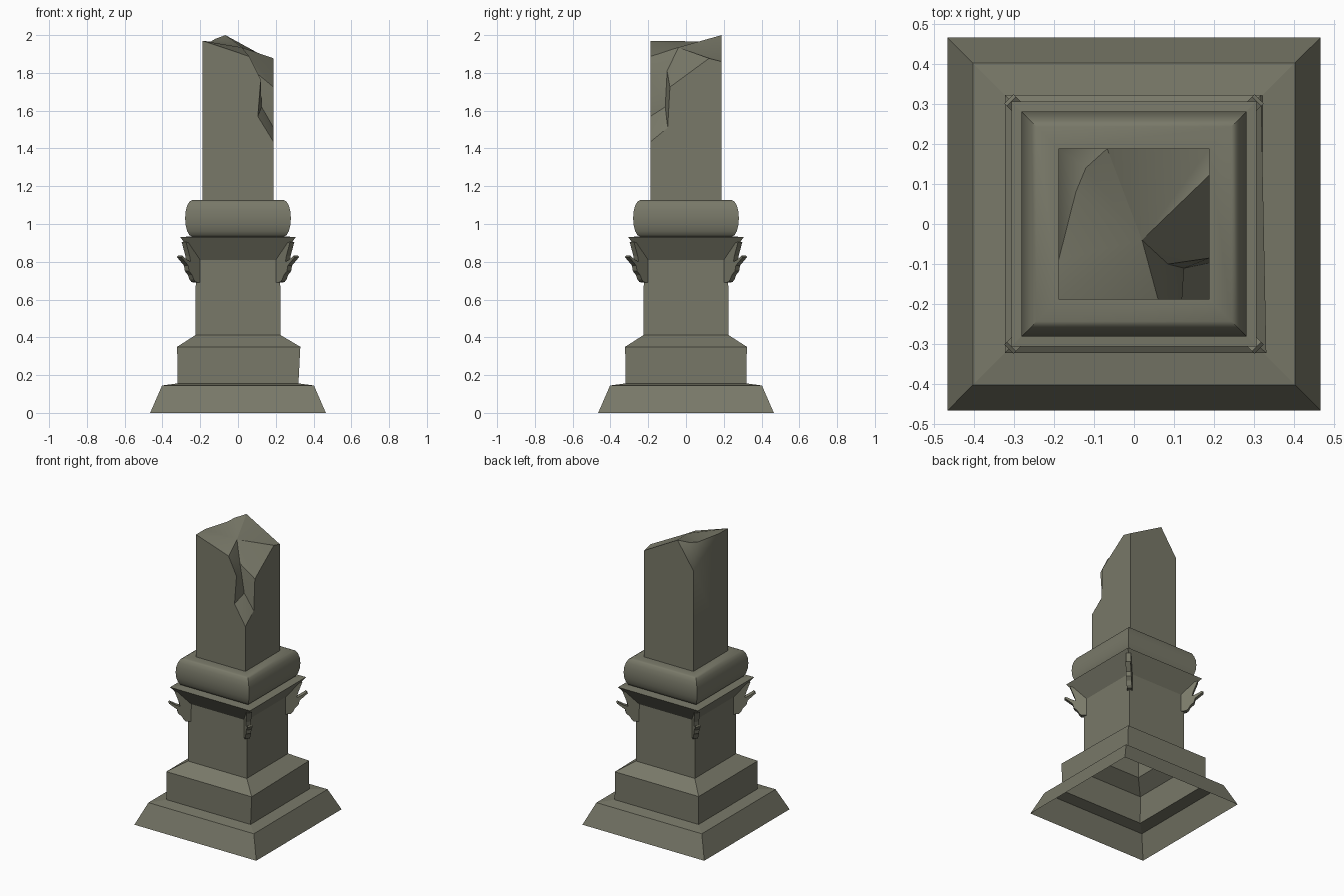
import bpy, bmesh, math
from mathutils import Vector

if "Cube" in bpy.data.objects:
    bpy.data.objects.remove(bpy.data.objects["Cube"])

stone = bpy.data.materials.new("weathered_stone")
stone.diffuse_color = (0.19, 0.19, 0.14, 1)
stone.use_nodes = True
stone.node_tree.nodes["Principled BSDF"].inputs["Base Color"].default_value = stone.diffuse_color


def finish(name, bm, smooth=None):
    bmesh.ops.recalc_face_normals(bm, faces=bm.faces)
    me = bpy.data.meshes.new(name)
    bm.to_mesh(me)
    bm.free()
    me.materials.append(stone)
    ob = bpy.data.objects.new(name, me)
    bpy.context.collection.objects.link(ob)
    if smooth:
        bpy.ops.object.select_all(action='DESELECT')
        ob.select_set(True)
        bpy.context.view_layer.objects.active = ob
        bpy.ops.object.shade_smooth_by_angle(angle=math.radians(smooth))
    return ob


def square_stack(name, profile, smooth=None):
    """Open shell made of square rings, profile = (half width, z)."""
    bm = bmesh.new()
    prev = None
    for w, z in profile:
        ring = [bm.verts.new((sx * w, sy * w, z))
                for sx, sy in ((-1, -1), (1, -1), (1, 1), (-1, 1))]
        if prev:
            for i in range(4):
                j = (i + 1) % 4
                bm.faces.new((prev[i], prev[j], ring[j], ring[i]))
        prev = ring
    return finish(name, bm, smooth)


# Stepped base, hollow and open underneath
square_stack("base_plinth", [(.465, 0), (.402, .145), (.32, .156)])
pedestal = square_stack("pedestal", [(.32, .156), (.322, .35), (.225, .412), (.223, .81),
                                     (.305, .93), (.243, .935)])
# slightly skewed front right corner of the lower block
for v in pedestal.data.vertices:
    if abs(v.co.z - .35) < .001 and v.co.x > 0:
        v.co.x = .33 if v.co.y < 0 else .317

# Rounded cushion moulding
cushion = [(.243 + .037 * math.sin(math.pi * i / 8), 1.03 - .096 * math.cos(math.pi * i / 8))
           for i in range(9)]
square_stack("cushion_moulding", cushion + [(.188, 1.126)], 35)

# Broken shaft: side outlines plus a fractured top
s = .188
P = {
    'a': (-s, -s, 1.12), 'b': (s, -s, 1.12), 'c': (s, s, 1.12), 'd': (-s, s, 1.12),
    'A': (-s, -s, 1.97), 'B': (.06, -s, 1.887), 'C': (.12, -s, 1.765),
    'D': (.105, -s, 1.57), 'E': (s, -s, 1.435), 'F': (s, -.097, 1.51),
    'G': (s, -.085, 1.725), 'H': (s, .122, 1.877), 'I': (s, s, 1.86),
    'J': (-.067, s, 2.0), 'K': (-s, s, 1.82), 'L': (-s, -.09, 1.97),
    'N': (.02, -.04, 1.935), 'Q': (.085, -.1, 1.81), 'R': (.125, -.11, 1.62),
    'M': (-.145, .08, 1.965), 'O': (-.12, .14, 1.98),
}
sides = "abEDCBA bcIHGFE cdKJI daALK"
fracture = "ABN NBQ QBC QCR CDR DER EFR FGR RGQ QGN GHN HIN IJN JON OMN MLN LAN JKO KMO KLM"
bm = bmesh.new()
V = {k: bm.verts.new(p) for k, p in P.items()}
for f in (sides + " " + fracture).split():
    bm.faces.new([V[k] for k in f])
finish("broken_shaft", bm, 32)

# Leaf brackets on the four corners: plate profile set along each diagonal
leaf = [(.205, .69), (.235, .692), (.245, .705), (.254, .73), (.27, .75), (.275, .78),
        (.312, .825), (.306, .832), (.28, .81), (.262, .80), (.267, .83), (.287, .905),
        (.27, .90), (.205, .81)]
for n, (sx, sy) in enumerate(((-1, -1), (1, -1), (1, 1), (-1, 1))):
    bm = bmesh.new()
    side = Vector((-sy, sx, 0)).normalized() * .016
    rows = [[bm.verts.new(Vector((sx * r, sy * r, z)) + side * k) for r, z in leaf]
            for k in (-1, 1)]
    for row in rows:
        bm.faces.new(row)
    for i in range(len(leaf)):
        j = (i + 1) % len(leaf)
        bm.faces.new((rows[0][i], rows[0][j], rows[1][j], rows[1][i]))
    finish("corner_leaf_%d" % (n + 1), bm)
